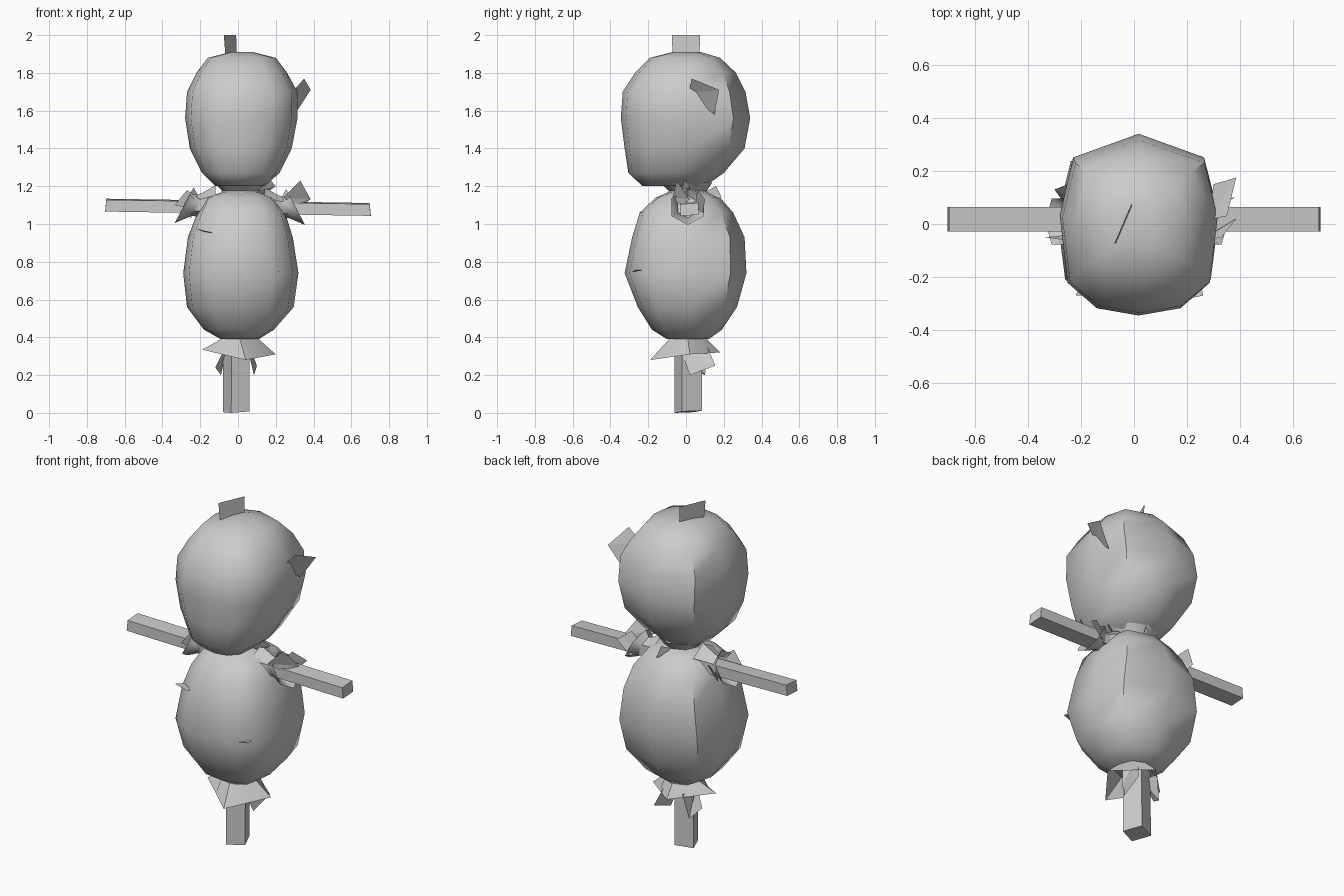
import bpy, math
from math import sin, cos, pi

if "Cube" in bpy.data.objects:
    bpy.data.objects.remove(bpy.data.objects["Cube"])

cloth = bpy.data.materials.new("plain_grey")
cloth.use_nodes = True
grey = (0.6, 0.6, 0.6, 1)
cloth.diffuse_color = grey
cloth.node_tree.nodes["Principled BSDF"].inputs["Base Color"].default_value = grey


def make(name, verts, faces, smooth=False):
    mesh = bpy.data.meshes.new(name)
    mesh.from_pydata(verts, [], faces)
    mesh.materials.append(cloth)
    mesh.validate()
    if smooth:
        mesh.shade_smooth()
        mesh.set_sharp_from_angle(angle=math.radians(50))
    obj = bpy.data.objects.new(name, mesh)
    bpy.context.collection.objects.link(obj)
    return obj


def loft(name, rings, caps=True, smooth=True):
    """Skin a list of equal-length rings, optionally closing the ends."""
    n = len(rings[0])
    verts = [p for ring in rings for p in ring]
    faces = [(r * n + i, r * n + (i + 1) % n, (r + 1) * n + (i + 1) % n, (r + 1) * n + i)
             for r in range(len(rings) - 1) for i in range(n)]
    if caps:
        faces += [tuple(reversed(range(n))), tuple(range(len(verts) - n, len(verts)))]
    return make(name, verts, faces, smooth)


# Squared-off sack outline, one half mirrored
half = [(0, -1), (.53, -.92), (.9, -.64), (1, .1), (.83, .74), (0, 1)]
outline = half + [(-x, y) for x, y in half[-2:0:-1]]


def sack(name, levels):
    """Each level: z, x min, x max, y min, y max."""
    rings = []
    for z, x0, x1, y0, y1 in levels:
        rings.append([((x0 + x1) / 2 + x * (x1 - x0) / 2,
                       (y0 + y1) / 2 + y * (y1 - y0) / 2, z) for x, y in outline])
    return loft(name, rings)


sack("head", [
    (1.20, -.12, .14, -.23, .10), (1.27, -.19, .22, -.305, .20),
    (1.40, -.255, .285, -.325, .31), (1.56, -.28, .315, -.345, .34),
    (1.70, -.27, .315, -.335, .315), (1.80, -.22, .26, -.27, .265),
    (1.88, -.16, .20, -.19, .18), (1.91, -.04, .08, -.07, .08)])

sack("body", [
    (.39, -.09, .11, -.10, .12), (.44, -.18, .19, -.18, .19),
    (.56, -.27, .295, -.255, .27), (.74, -.29, .32, -.325, .32),
    (.93, -.265, .29, -.285, .31), (1.06, -.215, .25, -.245, .25),
    (1.14, -.17, .19, -.16, .18), (1.17, -.08, .11, -.09, .11)])


def circle(cx, cy, z, r, n=8):
    return [(cx + r * cos(2 * pi * i / n), cy + r * sin(2 * pi * i / n), z) for i in range(n)]


# Gathered neck flaring out under the head
loft("neck_frill", [circle(.015, .01, 1.14, .14), circle(.015, .01, 1.175, .1),
                    circle(.015, .0, 1.22, .14)], caps=False)

# Hem flare: four long corners with the edge midpoints between them
corners = [(.2, .02, .31), (0, .18, .32), (-.19, -.01, .335), (.04, -.19, .28)]
hem = []
for a, b in zip(corners, corners[1:] + corners[:1]):
    hem += [a, tuple((p + q) / 2 for p, q in zip(a, b))]
loft("hem_frill", [circle(.01, .01, .43, .13), circle(.01, .01, .39, .1), hem], caps=False)


# Sleeves: pinched at the wrist, then a slanted flare
def sleeve(name, side, zc):
    rings = []
    for x, r, slant in ((.13, .11, 0), (.21, .065, .1), (.24, .06, .25), (.295, .1, .5)):
        ring = []
        for i in range(6):
            a = 2 * pi * i / 6 + pi / 6
            y, z = r * cos(a), r * sin(a)
            ring.append((side * (x - slant * z) + .01, y + .01, zc + z * .95))
        rings.append(ring)
    loft(name, rings, caps=False)


sleeve("left_sleeve", 1, 1.09)
sleeve("right_sleeve", -1, 1.1)


# Wooden cross bar and post
def square(center, u, v):
    return [tuple(c + s * a + t * b for c, a, b in zip(center, u, v))
            for s, t in ((-1, -1), (1, -1), (1, 1), (-1, 1))]


loft("arm_bar", [square((-.7, .018, 1.1), (0, .047, .003), (.003, 0, .031)),
                 square((.7, .018, 1.077), (0, .047, .003), (-.003, 0, .031))], smooth=False)
loft("post", [square((-.01, .012, .006), (.048, .02, .004), (-.022, .052, .002)),
              square((-.007, .012, .6), (.048, .02, 0), (-.022, .052, 0))], smooth=False)

# Loose straw and cloth scraps, each a single flat leaf
scraps = {
    "crown_tuft": [(-.075, -.075, 2), (-.065, -.07, 1.87), (-.005, .07, 1.87), (-.01, .075, 2)],
    "head_side_tuft": [(.385, .175, 1.71), (.35, .03, 1.77), (.28, .015, 1.69), (.3, .15, 1.58)],
    "chest_straw": [(-.22, -.27, .975), (-.14, -.27, .955), (-.135, -.23, .95), (-.2, -.22, .965)],
    "belly_straw": [(.185, -.285, .745), (.26, -.27, .757), (.25, -.2, .755), (.18, -.2, .74)],
    "left_cuff_top": [(.24, -.07, 1.14), (.33, -.05, 1.23), (.385, .02, 1.13), (.3, -.03, 1.1)],
    "left_cuff_back": [(.24, .05, 1.1), (.31, .06, 1.18), (.38, .1, 1.13), (.3, .09, 1.05)],
    "right_cuff_front": [(-.27, -.06, 1.18), (-.335, -.05, 1.1), (-.24, -.04, 1.08), (-.2, -.05, 1.13)],
    "right_cuff_back": [(-.2, .08, 1.12), (-.25, .15, 1.17), (-.3, .13, 1.1), (-.25, .06, 1.03)],
    "left_neck_straw": [(.11, -.02, 1.18), (.17, -.01, 1.235), (.2, .02, 1.2), (.13, .02, 1.15)],
    "back_neck_straw": [(.02, .1, 1.17), (.05, .16, 1.2), (.06, .19, 1.14), (.04, .11, 1.13)],
    "left_hem_straw": [(.05, -.03, .34), (.085, .02, .2), (.1, .155, .25), (.06, .11, .36)],
    "right_hem_straw": [(-.06, -.01, .36), (-.12, .02, .24), (-.09, .1, .2), (-.06, .12, .34)],
}
for name, points in scraps.items():
    make(name, points, [(0, 1, 2), (0, 2, 3)])
